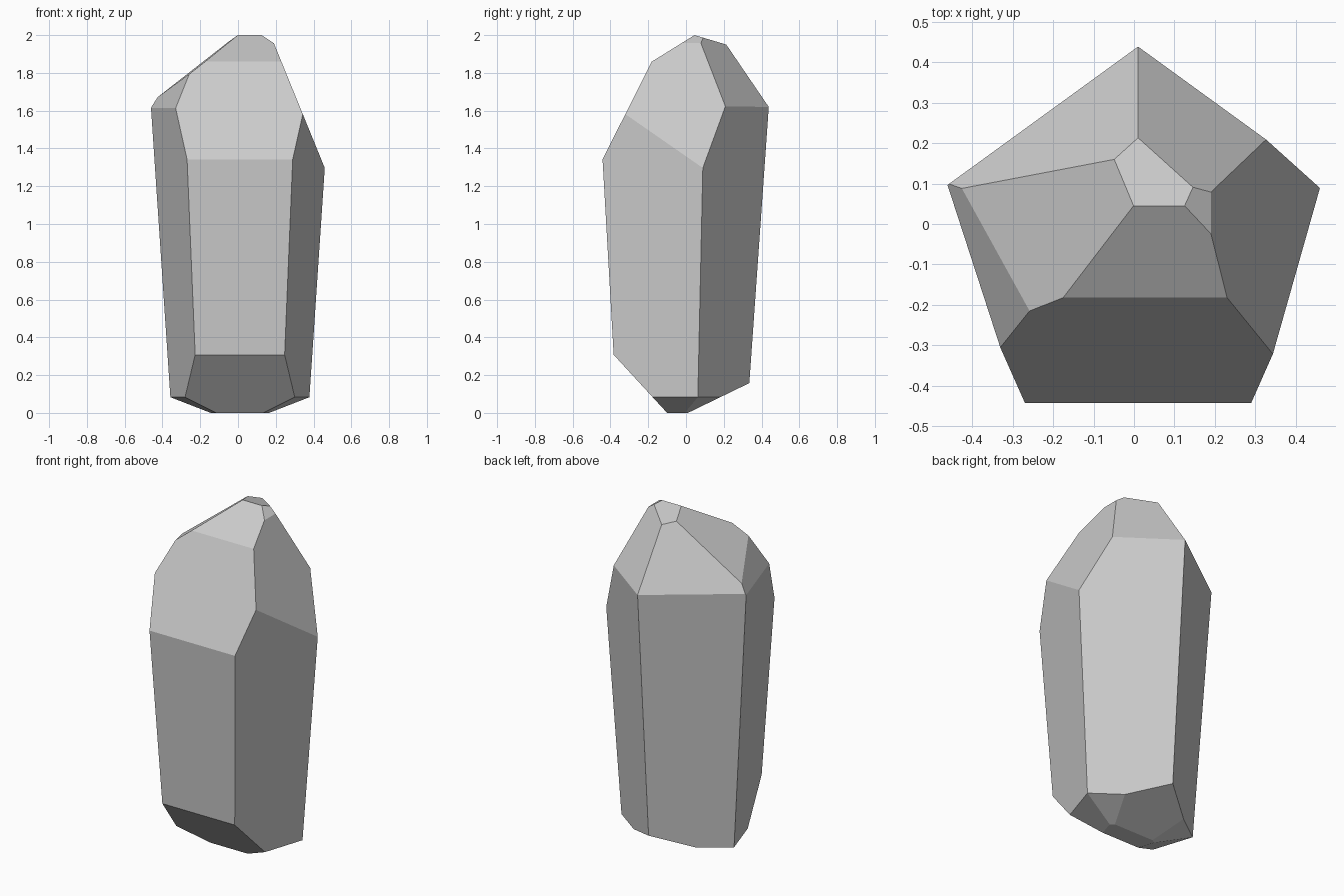
import bpy, bmesh, math
from mathutils import Vector

if "Cube" in bpy.data.objects:
    bpy.data.objects.remove(bpy.data.objects["Cube"])

bm = bmesh.new()
INSIDE = Vector((0, 0, 1))


def ring(z, r):
    # regular pentagon with one corner pointing to the back
    angles = [math.radians(90 + 72 * i) for i in range(5)]
    return [bm.verts.new((0.01 + r * math.cos(a), -0.057 + r * math.sin(a), z)) for a in angles]


def cut(a, b, c):
    # slice off everything beyond the plane through three points, then cap the hole
    a, b, c = Vector(a), Vector(b), Vector(c)
    n = (b - a).cross(c - a).normalized()
    if n.dot(INSIDE - a) > 0:
        n = -n
    bmesh.ops.bisect_plane(bm, geom=bm.verts[:] + bm.edges[:] + bm.faces[:], dist=1e-6,
                           plane_co=a, plane_no=n, clear_outer=True)
    rim = [e for e in bm.edges if e.is_boundary]
    if rim:
        bmesh.ops.edgeloop_fill(bm, edges=rim)


def cut_y(y1, z1, y2, z2):
    # facet whose slope runs front to back
    cut((0, y1, z1), (1, y1, z1), (0, y2, z2))


def cut_x(x1, z1, x2, z2):
    # facet whose slope runs left to right
    cut((x1, 0, z1), (x1, 1, z1), (x2, 0, z2))


# Flared five-sided shaft with a narrowing foot
rings = [ring(0, 0.1625), ring(0.083, 0.387), ring(2.2, 0.536)]
for lo, hi in zip(rings, rings[1:]):
    for i in range(5):
        j = (i + 1) % 5
        bm.faces.new((lo[i], lo[j], hi[j], hi[i]))
bm.faces.new(rings[0][::-1])
bm.faces.new(rings[-1])

# Foot facets, front and back
cut_y(-0.385, 0.31, -0.10, 0.0)
cut_y(0.34, 0.16, 0.01, 0.0)

# Tip facets: front lower, front upper, cap, right, small right
cut_y(-0.44, 1.345, -0.182, 1.859)
cut_y(-0.182, 1.859, 0.045, 2.0)
cut_y(0.045, 2.0, 0.213, 1.95)
cut_x(0.19, 1.957, 0.46, 1.295)
cut_x(0.125, 2.0, 0.19, 1.957)

# Tip facets: back right, back left, left upper, left lower
cut((0.01, 0.44, 1.617), (0.33, 0.21, 1.617), (0.01, 0.213, 1.95))
cut((0.01, 0.44, 1.617), (-0.46, 0.10, 1.617), (0.01, 0.213, 1.95))
cut((-0.43, 0.09, 1.668), (-0.05, 0.16, 1.965), (-0.175, -0.182, 1.859))
cut((-0.46, 0.10, 1.617), (-0.33, -0.30, 1.617), (-0.26, -0.215, 1.79))

bmesh.ops.recalc_face_normals(bm, faces=bm.faces[:])
mesh = bpy.data.meshes.new("crystal")
bm.to_mesh(mesh)
bm.free()
bpy.context.collection.objects.link(bpy.data.objects.new("crystal", mesh))
